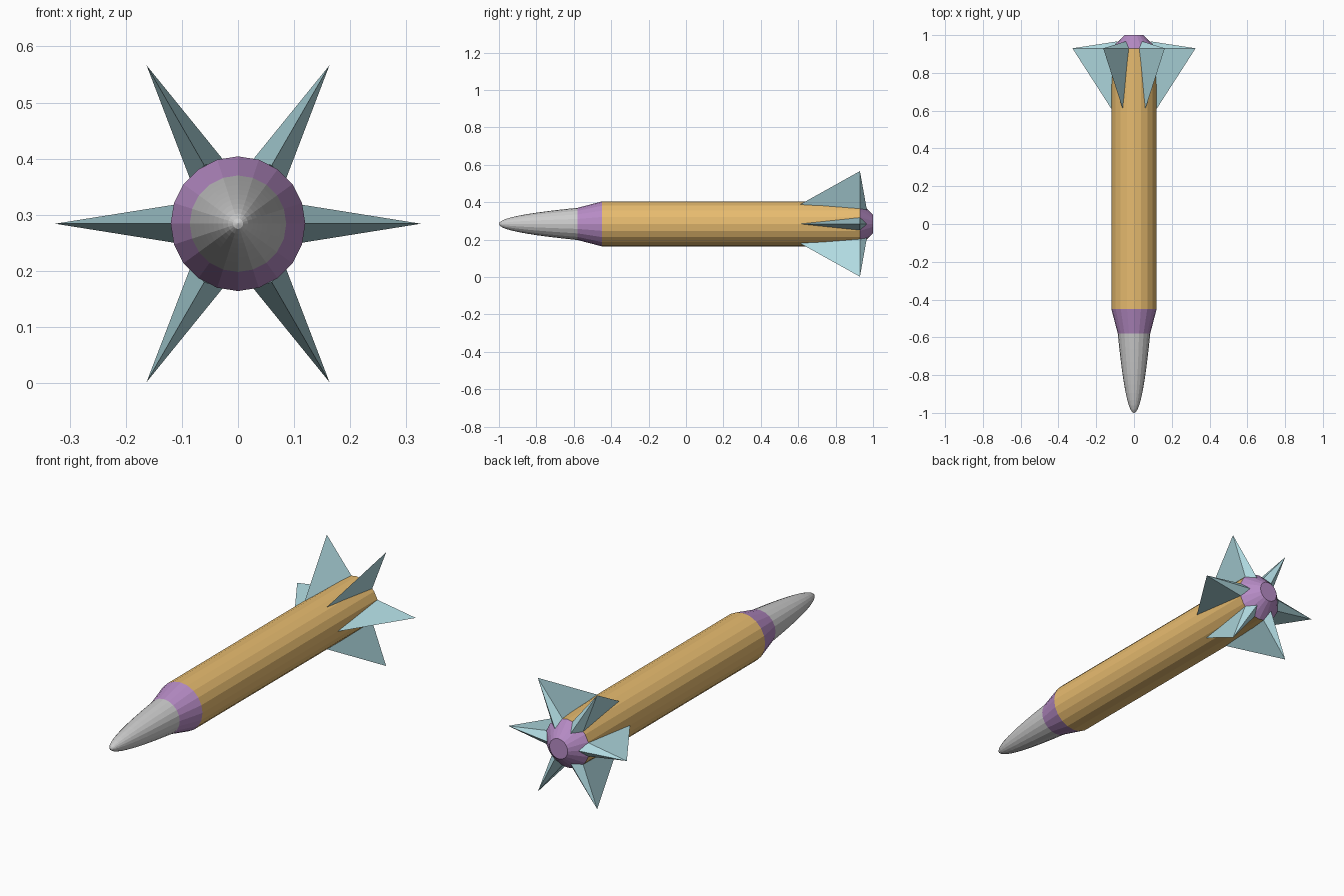
import bpy, bmesh
from math import sin, cos, pi

if "Cube" in bpy.data.objects:
    bpy.data.objects.remove(bpy.data.objects["Cube"])

AXIS_Z = 0.284   # height of the long axis
SIDES = 20


def material(name, rgb):
    m = bpy.data.materials.new(name)
    m.diffuse_color = (*rgb, 1)
    m.use_nodes = True
    m.node_tree.nodes["Principled BSDF"].inputs["Base Color"].default_value = m.diffuse_color
    return m


ORANGE = material("orange", (0.80, 0.50, 0.16))
PURPLE = material("purple", (0.47, 0.26, 0.56))
PALE_BLUE = material("pale_blue", (0.44, 0.71, 0.76))


def finish(name, bm, mat=None):
    bmesh.ops.remove_doubles(bm, verts=bm.verts, dist=1e-5)
    bmesh.ops.recalc_face_normals(bm, faces=bm.faces)
    mesh = bpy.data.meshes.new(name)
    bm.to_mesh(mesh)
    bm.free()
    ob = bpy.data.objects.new(name, mesh)
    ob.location.z = AXIS_Z
    bpy.context.collection.objects.link(ob)
    if mat:
        mesh.materials.append(mat)
    return ob


def lathe(name, profile, mat=None, cap_end=False):
    """Revolve (y, radius) points around the y axis, flat sided."""
    bm = bmesh.new()
    rings = []
    for y, r in profile:
        if r == 0:
            rings.append([bm.verts.new((0, y, 0))] * SIDES)
        else:
            rings.append([bm.verts.new((r * sin(2 * pi * i / SIDES), y, r * cos(2 * pi * i / SIDES)))
                          for i in range(SIDES)])
    for a, b in zip(rings, rings[1:]):
        for i in range(SIDES):
            j = (i + 1) % SIDES
            bm.faces.new(dict.fromkeys((a[i], a[j], b[j], b[i])))
    if cap_end:
        bm.faces.new(rings[-1])
    # outward orientation for open tubes
    return finish(name, bm, mat)


# Rounded nose cone, rings packed toward the tip
lathe("nose_cone", [(-1 + 0.42 * (k / 10) ** 2, 0.086 * (k / 10) ** 0.97 if k else 0) for k in range(11)])

# Flared collar, main tube and tapered tail
lathe("collar", [(-0.58, 0.086), (-0.45, 0.12)], PURPLE)
lathe("body", [(-0.45, 0.12), (0.93, 0.12)], ORANGE)
lathe("tail", [(0.93, 0.12), (1.0, 0.05)], PURPLE, cap_end=True)

# Six wedge fins: leading point, tip, two base corners, trailing point
for n in range(6):
    a = n * pi / 3
    bm = bmesh.new()
    pts = [(0.12, 0.61, 0), (0.326, 0.93, 0), (0.113, 0.93, 0.034), (0.113, 0.93, -0.034), (0.087, 0.967, 0)]
    lead, tip, left, right, trail = [
        bm.verts.new((r * cos(a) - w * sin(a), y, r * sin(a) + w * cos(a))) for r, y, w in pts]
    for f in ((lead, tip, left), (lead, right, tip), (tip, trail, left),
              (tip, right, trail), (lead, left, right), (left, trail, right)):
        bm.faces.new(f)
    finish(f"fin_{n + 1}", bm, PALE_BLUE)
